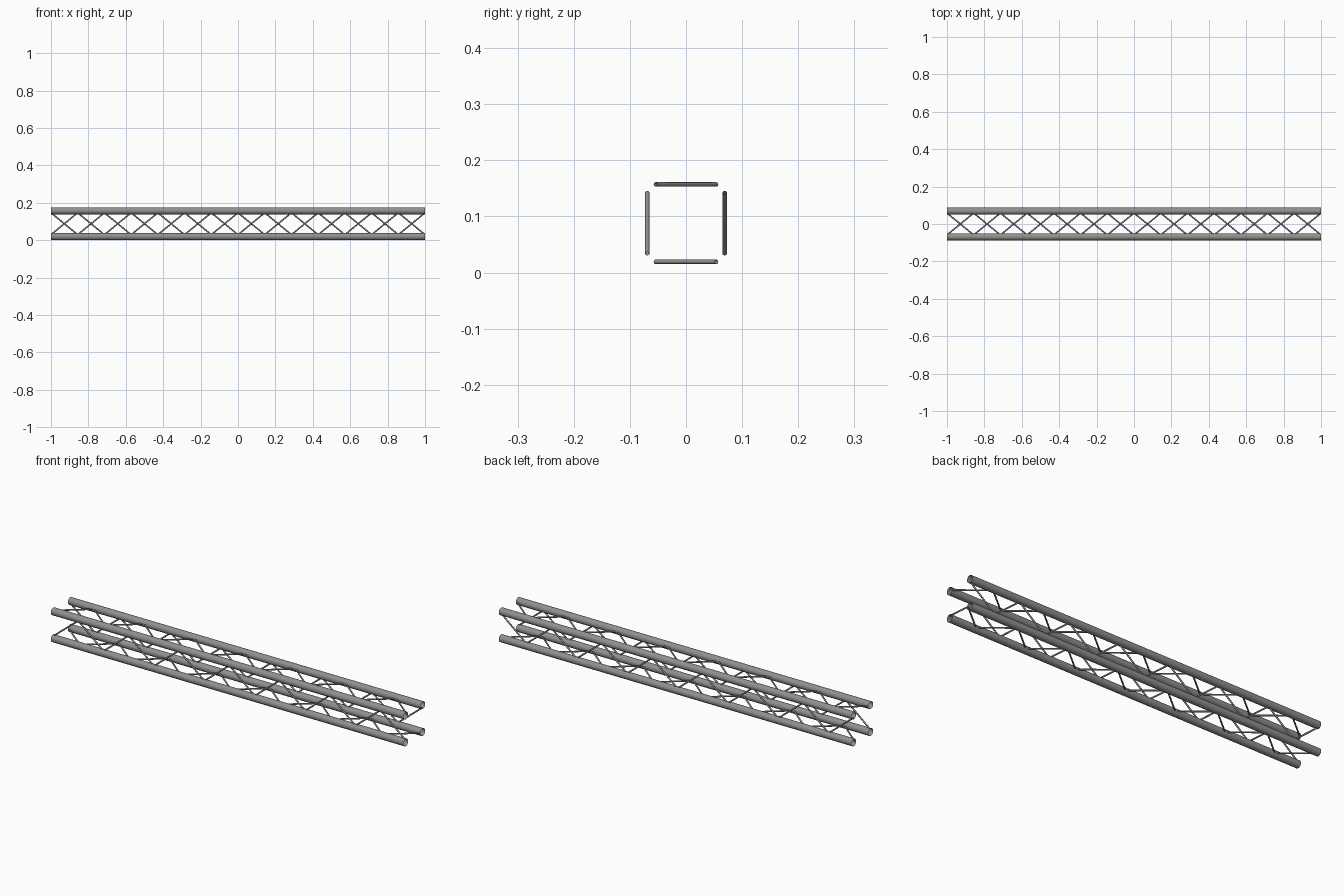
import bpy
import bmesh
import math
from mathutils import Matrix, Vector

cube = bpy.data.objects.get("Cube")
if cube:
    bpy.data.objects.remove(cube, do_unlink=True)

HALF_LENGTH = 1.0
OFFSET = 0.069         # chord axis distance from the truss axis
CHORD_RADIUS = 0.019
BRACE_RADIUS = 0.004
BRACE_REACH = 0.0545   # half height of a brace
BRACE_RUN = 0.0665     # half length of a brace along the truss
BAYS = 14
CENTRE_Z = OFFSET + CHORD_RADIUS

steel = bpy.data.materials.new("grey steel")
steel.use_nodes = True
grey = (0.28, 0.28, 0.28, 1)
steel.diffuse_color = grey
steel.node_tree.nodes["Principled BSDF"].inputs["Base Color"].default_value = grey


def add_tube(bm, start, end, radius, sides):
    """Open-ended tube between two points."""
    axis = end - start
    turn = axis.to_track_quat('Z', 'Y').to_matrix().to_4x4()
    bmesh.ops.create_cone(bm, cap_ends=False, segments=sides,
                          radius1=radius, radius2=radius, depth=axis.length,
                          matrix=Matrix.Translation((start + end) / 2) @ turn)


def finish(bm, name, quarter):
    """Turn the part onto its side of the truss and make it an object."""
    place = (Matrix.Translation((0, 0, CENTRE_Z))
             @ Matrix.Rotation(quarter * math.pi / 2, 4, 'X'))
    bm.transform(place)
    mesh = bpy.data.meshes.new(name)
    bm.to_mesh(mesh)
    bm.free()
    mesh.materials.append(steel)
    obj = bpy.data.objects.new(name, mesh)
    bpy.context.collection.objects.link(obj)
    bpy.ops.object.select_all(action='DESELECT')
    obj.select_set(True)
    bpy.context.view_layer.objects.active = obj
    bpy.ops.object.shade_smooth_by_angle(angle=math.radians(50))


chords = ["bottom_front", "bottom_back", "top_back", "top_front"]
sides = ["front", "bottom", "back", "top"]
bay = 2 * HALF_LENGTH / BAYS

for quarter in range(4):
    # Main tube along one corner
    bm = bmesh.new()
    add_tube(bm, Vector((-HALF_LENGTH, -OFFSET, -OFFSET)),
             Vector((HALF_LENGTH, -OFFSET, -OFFSET)), CHORD_RADIUS, 16)
    finish(bm, chords[quarter] + "_chord", quarter)

    # Zigzag braces across one side
    bm = bmesh.new()
    for i in range(BAYS):
        middle = Vector((-HALF_LENGTH + (i + 0.5) * bay, -OFFSET, 0))
        rise = BRACE_REACH if i % 2 == 0 else -BRACE_REACH
        half = Vector((BRACE_RUN, 0, rise))
        add_tube(bm, middle - half, middle + half, BRACE_RADIUS, 8)
    finish(bm, sides[quarter] + "_braces", quarter)
